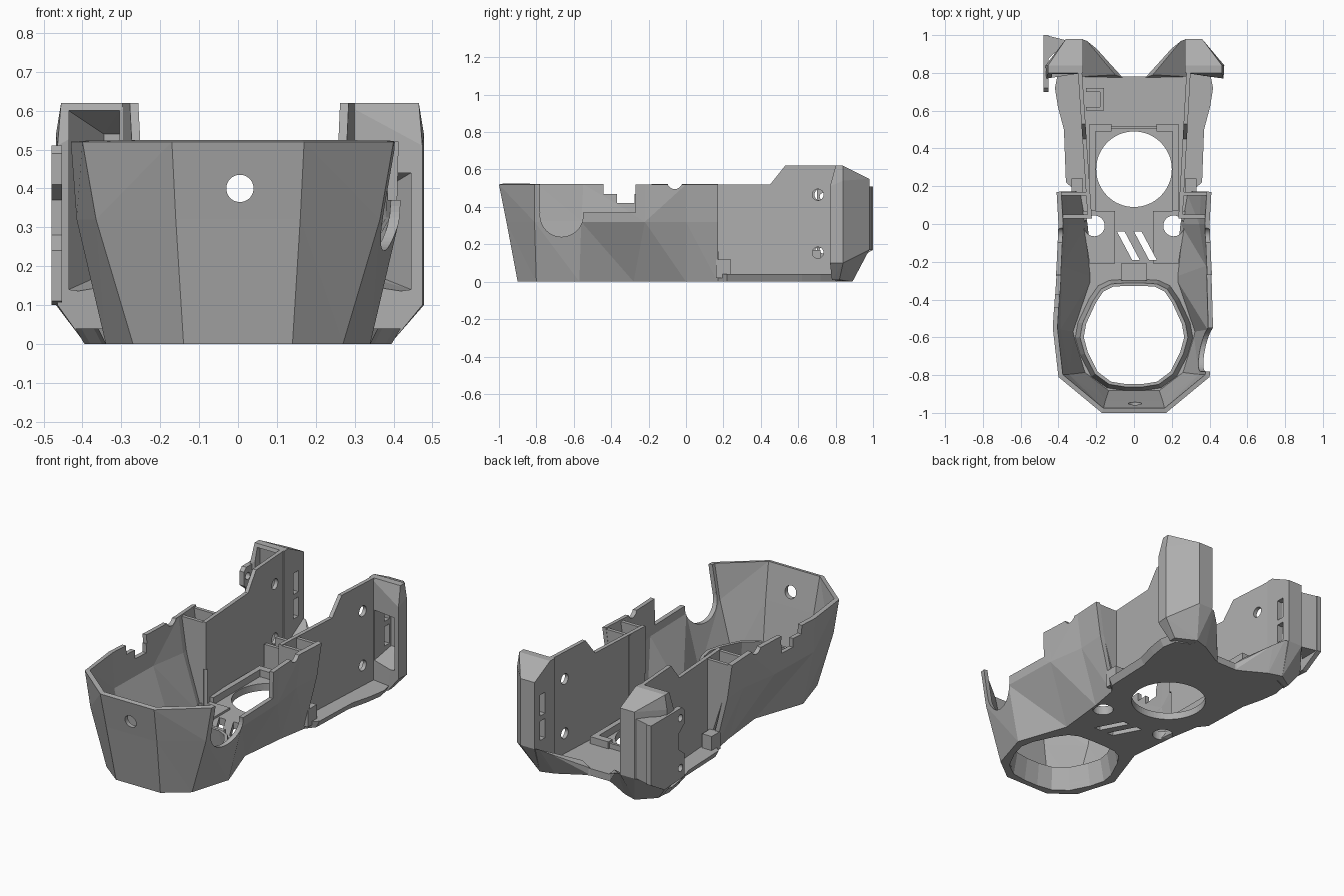
import bpy, bmesh, math
from mathutils import Matrix, Vector

cube = bpy.data.objects.get("Cube")
if cube:
    bpy.data.objects.remove(cube, do_unlink=True)

grey = bpy.data.materials.new("plain grey")
grey.use_nodes = True
GREY = (0.42, 0.42, 0.42, 1)
grey.diffuse_color = GREY
grey.node_tree.nodes["Principled BSDF"].inputs["Base Color"].default_value = GREY
cutters = []


def add(name, bm):
    me = bpy.data.meshes.new(name)
    bm.to_mesh(me)
    bm.free()
    ob = bpy.data.objects.new(name, me)
    me.materials.append(grey)
    bpy.context.collection.objects.link(ob)
    return ob


def hull(name, pts, s=1):
    """Convex solid around points, mirrored in x when s is -1."""
    bm = bmesh.new()
    for x, y, z in pts:
        bm.verts.new((x * s, y, z))
    res = bmesh.ops.convex_hull(bm, input=bm.verts[:])
    junk = {g for g in res["geom_interior"] if isinstance(g, bmesh.types.BMVert)}
    bmesh.ops.delete(bm, geom=list(junk), context="VERTS")
    bmesh.ops.dissolve_limit(bm, angle_limit=0.01, verts=bm.verts[:], edges=bm.edges[:])
    bmesh.ops.recalc_face_normals(bm, faces=bm.faces[:])
    return add(name, bm)


def box(name, x, y, z, s=1):
    return hull(name, [(a, b, c) for a in x for b in y for c in z], s)


def prism(name, low, high):
    """Solid between two matching rings of 3D points."""
    bm = bmesh.new()
    a = [bm.verts.new(p) for p in low]
    b = [bm.verts.new(p) for p in high]
    bm.faces.new(a)
    bm.faces.new(b)
    for i in range(len(a)):
        j = (i + 1) % len(a)
        bm.faces.new((a[i], a[j], b[j], b[i]))
    bmesh.ops.recalc_face_normals(bm, faces=bm.faces[:])
    return add(name, bm)


def rod(name, centre, radius, length, axis="Z", sides=48):
    turn = {"X": Matrix.Rotation(math.pi / 2, 4, "Y"),
            "Y": Matrix.Rotation(math.pi / 2, 4, "X"), "Z": Matrix()}[axis]
    bm = bmesh.new()
    bmesh.ops.create_cone(bm, cap_ends=True, segments=sides, radius1=radius, radius2=radius,
                          depth=length, matrix=Matrix.Translation(Vector(centre)) @ turn)
    return add(name, bm)


def apply(ob, mod):
    bpy.context.view_layer.objects.active = ob
    bpy.ops.object.modifier_apply(modifier=mod.name)


def cut(ob, *tools):
    for tool in tools:
        tool.hide_render = True
        if tool not in cutters:
            cutters.append(tool)
        mod = ob.modifiers.new("cut", "BOOLEAN")
        mod.operation, mod.solver, mod.object = "DIFFERENCE", "EXACT", tool
        apply(ob, mod)


def both(half):
    """Complete a half outline, listed front to back, around x = 0."""
    return [(-x, y) for x, y in reversed(half)] + list(half)


def at(pts, z):
    return [(x, y, z) for x, y in pts]


# Faceted front bowl: three outlines joined into a thin skin
levels = [
    (0.0, [(.14, -.90), (.27, -.80), (.34, -.57), (.24, -.28), (.27, 0), (.30, .17)]),
    (.32, [(.16, -.96), (.365, -.81), (.415, -.56), (.405, -.22), (.37, 0), (.38, .17)]),
    (.52, [(.17, -1.0), (.40, -.81), (.43, -.55), (.41, -.22), (.40, 0), (.41, .17)]),
]
bm = bmesh.new()
rows = [[bm.verts.new(p) for p in at(both(half), z)] for z, half in levels]
for lo, hi in zip(rows, rows[1:]):
    for i in range(len(lo) - 1):
        bm.faces.new((lo[i], lo[i + 1], hi[i + 1], hi[i]))
bmesh.ops.triangulate(bm, faces=bm.faces[:])
bowl = add("front_bowl", bm)
skin = bowl.modifiers.new("skin", "SOLIDIFY")
skin.thickness, skin.offset, skin.use_even_offset = .025, -1, True
apply(bowl, skin)
cut(bowl,
    rod("front_hole_cutter", (.005, -.95, .40), .035, .3, "Y"),
    box("left_notch_cutter", (.28, .5), (-.78, -.27), (.37, .6)),
    rod("left_round_cutter", (.4, -.665, .355), .115, .24, "X"),
    box("right_step_cutter", (.3, .5), (-.44, -.27), (.47, .6), -1),
    box("right_deep_step_cutter", (.3, .5), (-.37, -.275), (.42, .6), -1),
    rod("rim_dip_cutter", (0, -.06, .535), .04, 1, "X"))

# Floor with nozzle opening, fan opening and small holes
outline = both(levels[0][1] + [(.34, .22), (.35, .5), (.38, .62), (.395, .72),
                               (.38, .80), (.26, .86), (.06, .78)])
flare = [(x * (1.06 if y > .2 and abs(x) > .1 else 1), y) for x, y in outline]
floor = prism("floor_plate", at(outline, 0), at(flare, .04))
nozzle = both([(.04, -.845), (.12, -.832), (.19, -.78), (.24, -.68), (.262, -.60),
               (.25, -.53), (.20, -.42), (.16, -.36), (.11, -.335), (.04, -.33)])


def grow(k, m):
    return [(x * k, -.587 + (y + .587) * m) for x, y in nozzle]


# The opening is wider underneath and narrows towards its lip
nozzle_cutter = prism("nozzle_cutter", at(grow(1.12, 1.09), -.01), at(nozzle, .15))
holes = {s: rod("screw_hole_cutter", (s * .21, -.01, .05), .055, .4) for s in (-1, 1)}
vents = [hull("vent_cutter", [(x + dx, y, z) for dx in (0, .04) for x, y in
                              ((c, -.04), (c + .08, -.19)) for z in (-.1, .2)])
         for c in (-.09, .0)]
cut(floor, nozzle_cutter, rod("fan_cutter", (0, .29, 0), .2, .4, sides=64),
    *holes.values(), *vents)
cut(prism("nozzle_lip", at(grow(1.22, 1.17), .01), at(grow(1.09, 1.07), .13)), nozzle_cutter)

box("lip_bridge", (-.07, .07), (-.30, -.21), (.03, .08))
box("rear_cross_bar", (-.14, .14), (.505, .52), (.03, .07))
box("wire_clip_back", (-.255, -.16), (.70, .72), (.03, .17))
box("wire_clip_front", (-.255, -.16), (.60, .62), (.03, .17))
box("wire_clip_side", (-.18, -.16), (.60, .72), (.03, .17))

for s, side, out, inset in ((1, "left", .478, 0), (-1, "right", .468, .012)):
    def wall_x(y):
        return .235 - inset + (y - .03) * (.055 + inset)

    # Thin upright side wall with two screw holes
    profile = [(.03, .02), (.03, .52), (.45, .52), (.53, .62), (.84, .62), (.84, .02)]
    wall = prism(side + "_side_wall", [(s * wall_x(y), y, z) for y, z in profile],
                 [(s * (wall_x(y) + .022), y, z) for y, z in profile])
    cut(wall, holes[s], *[rod("wall_hole_cutter", (s * .27, .705 + inset, z), .03, .2, "X")
                          for z in (.155, .465)])

    # Cross webs closing the pocket between the wall and the bowl
    for y, label in ((.03, "front"), (.15, "back")):
        web = [(.24, .01), (.255, .01), (.355, .32), (.388, .515), (.24, .515)]
        prism(f"{side}_{label}_web", [(s * x, y, z) for x, z in web],
              [(s * x, y + .02, z) for x, z in web])

    # Raised pad, locating disc, rail and tab on the floor
    pad = hull(side + "_screw_pad", [(x, y, z) for z in (.03, .052) for x, y in
                                     ((.10, .07), (.28, .07), (.235, -.21), (.10, -.21))], s)
    cut(pad, holes[s], *vents)
    rod(side + "_locating_disc", (s * .16, -.115, .04), .052, .035)
    box(side + "_outer_tab", (.27, .33), (.16, .24), (.02, .12), s)
    box(side + "_floor_rail", (.205, .235), (.07, .5), (.03, .08), s)
    box(side + "_rail_end", (.12, .235), (.49, .53), (.03, .08), s)

    # Hollow rear pod, open towards the front
    pod = hull(side + "_rear_pod", [
        (.27, .80, .62), (out - .013, .80, .62), (.27, .84, .62), (out - .013, .84, .62),
        (out - .004, .77, .51), (out, .84, .54), (.27, .98, .55), (.36, .98, .55),
        (out - .004, .77, .10), (out, .84, .10), (.27, .98, .17), (.36, .98, .17),
        (.27, .80, .0), (.40, .78, .01), (.40, .82, .01), (.30, .89, .0)], s)
    top = .44 if s > 0 else .60
    wide = out - .033
    room = [(.305, .6, top), (wide, .6, top), (.305, .83, top), (wide, .82, top),
            (.305, .945, top - .06), (.345, .945, top - .06), (.305, .6, .12),
            (wide, .6, .14), (wide, .82, .14), (.305, .945, .18), (.345, .945, .18)]
    cut(pod, hull("pod_room_cutter", room, s),
        *[box("pod_slot_cutter", (.2, .33), (.885, .93), z, s)
          for z in ((.20, .31), (.34, .46))])

    # Low wedge joining the pod to the back of the floor
    hull(side + "_rear_wedge", [
        (.06, .775, 0), (.06, .775, .04), (.10, .79, .08), (.28, .78, 0), (.28, .78, .05),
        (.25, .97, .17), (.28, .98, .17), (.20, .93, .14), (.30, .89, 0), (.22, .865, 0)], s)

# Thin outer bracket on the right pod, with two ears
ears = [(.70, .11), (.70, .24), (.75, .28), (.75, .37), (.70, .41),
        (.70, .49), (.72, .51), (1.0, .51), (1.0, .17), (.88, .10)]
bracket = prism("right_bracket", [(-.48, y, z) for y, z in ears],
                [(-.452, y, z) for y, z in ears])
cut(bracket, *[rod("ear_hole_cutter", (-.465, .735, z), .02, .2, "X") for z in (.17, .455)])
hull("right_bracket_gusset", [(x, y, z) for z in (.17, .51) for x, y in
                              ((-.47, 1.0), (-.47, .86), (-.35, .97))])

for tool in cutters:
    bpy.data.objects.remove(tool, do_unlink=True)
